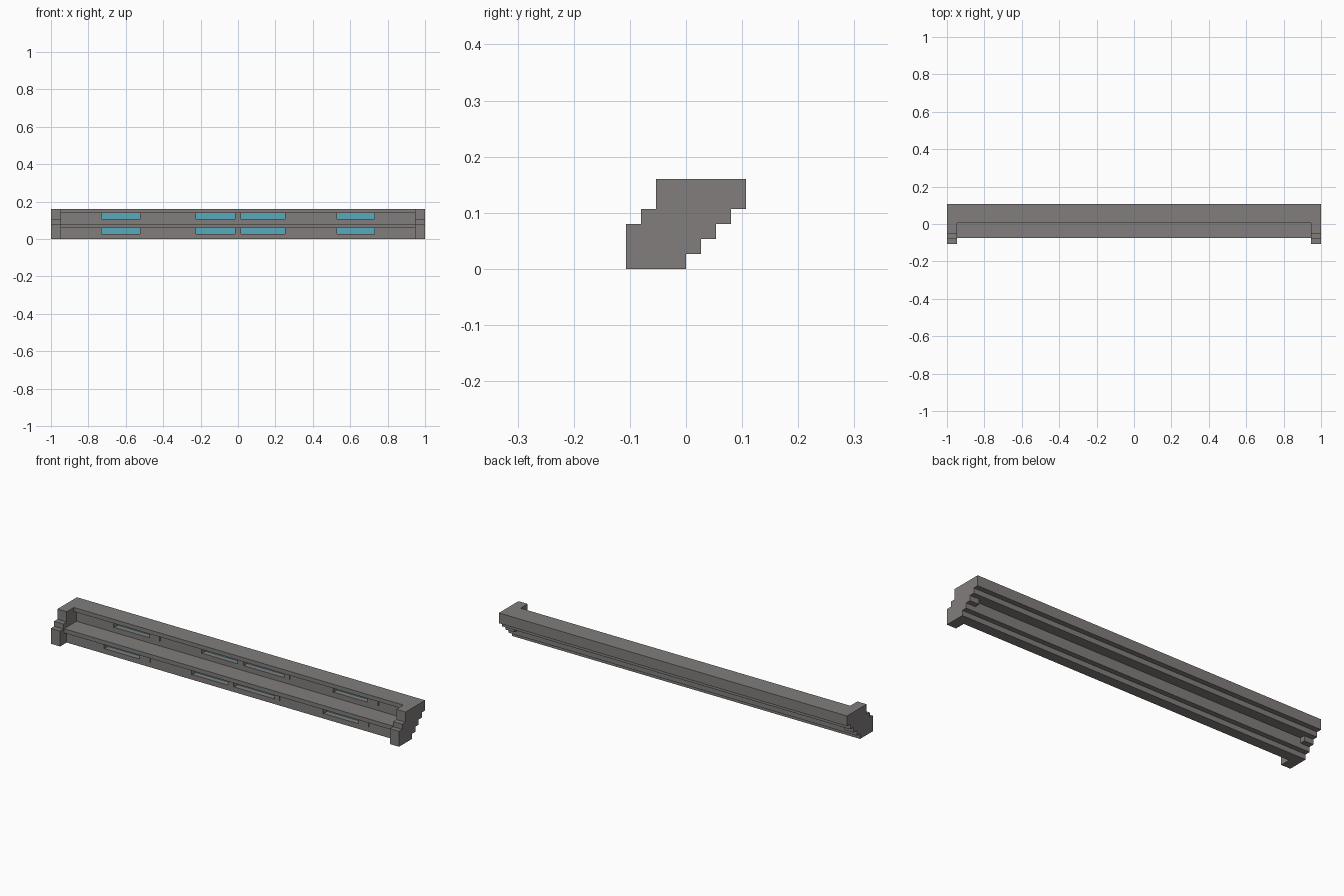
import bpy
import bmesh

cube = bpy.data.objects.get("Cube")
if cube:
    bpy.data.objects.remove(cube, do_unlink=True)


def material(name, rgb):
    m = bpy.data.materials.new(name)
    m.use_nodes = True
    m.diffuse_color = (*rgb, 1)
    m.node_tree.nodes["Principled BSDF"].inputs["Base Color"].default_value = (*rgb, 1)
    return m


STONE = material("warm grey stone", (0.22, 0.207, 0.202))
BLUE = material("light blue", (0.095, 0.40, 0.51))


def prism(name, profile, spans, mat):
    """Extrude a (y, z) profile along x over each span."""
    bm = bmesh.new()
    for x0, x1 in spans:
        a = [bm.verts.new((x0, y, z)) for y, z in profile]
        b = [bm.verts.new((x1, y, z)) for y, z in profile]
        bm.faces.new(a)
        bm.faces.new(b[::-1])
        for i in range(len(a)):
            j = (i + 1) % len(a)
            bm.faces.new((a[i], b[i], b[j], a[j]))
    bmesh.ops.recalc_face_normals(bm, faces=bm.faces)
    mesh = bpy.data.meshes.new(name)
    bm.to_mesh(mesh)
    bm.free()
    mesh.materials.append(mat)
    obj = bpy.data.objects.new(name, mesh)
    bpy.context.collection.objects.link(obj)
    return obj


def rect(y0, y1, z0, z1):
    return [(y0, z0), (y1, z0), (y1, z1), (y0, z1)]


U = 0.16 / 6      # height unit of the stepped shapes
IN = 0.947        # inner face of the end cheeks
LIP = 0.0587      # underside of the nosing
WALL, POCKET = -2 * U, -0.022

# Stepped end cheeks
cheek = [(-4, 0), (0, 0), (0, 1), (1, 1), (1, 2), (2, 2), (2, 3), (3, 3), (3, 4),
         (4, 4), (4, 6), (-2, 6), (-2, 4), (-3, 4), (-3, 3), (-4, 3)]
cheek = [(y * U, z * U) for y, z in cheek]
prism("left_end_cheek", cheek, [(IN, 1)], STONE)
prism("right_end_cheek", cheek, [(-1, -IN)], STONE)

# Light strips and the brackets that hold them
lights = [(-0.73, -0.525), (-0.225, -0.017), (0.015, 0.25), (0.53, 0.73)]
brackets = [(-0.79, -0.73), (-0.525, -0.465), (-0.285, -0.225), (-0.017, 0.015),
            (0.25, 0.28), (0.465, 0.53), (0.73, 0.79)]
edges = [-IN] + [x for span in lights for x in span] + [IN]
solid = list(zip(edges[0::2], edges[1::2]))

# Step cross-sections, plain and with a slot for a light
back = [(0, 0), (0, U), (U, U), (U, 3 * U), (-0.075, 3 * U), (-0.075, LIP)]
plain = [(WALL, 0)] + back + [(WALL, LIP)]
slotted = [(WALL, 0)] + back + [(POCKET, LIP), (POCKET, U), (WALL, U)]

# Two identical steps, the upper one set back
for label, s in (("lower", 0), ("upper", 3 * U)):
    parts = [
        prism(label + "_step", plain, solid, STONE),
        prism(label + "_step_slots", slotted, lights, STONE),
        prism(label + "_light_strips", rect(POCKET - 0.003, POCKET, U, LIP), lights, BLUE),
        prism(label + "_light_brackets", rect(WALL - 0.005, WALL + 0.002, U, LIP), brackets, STONE),
    ]
    for p in parts:
        p.location = (0, s, s)
